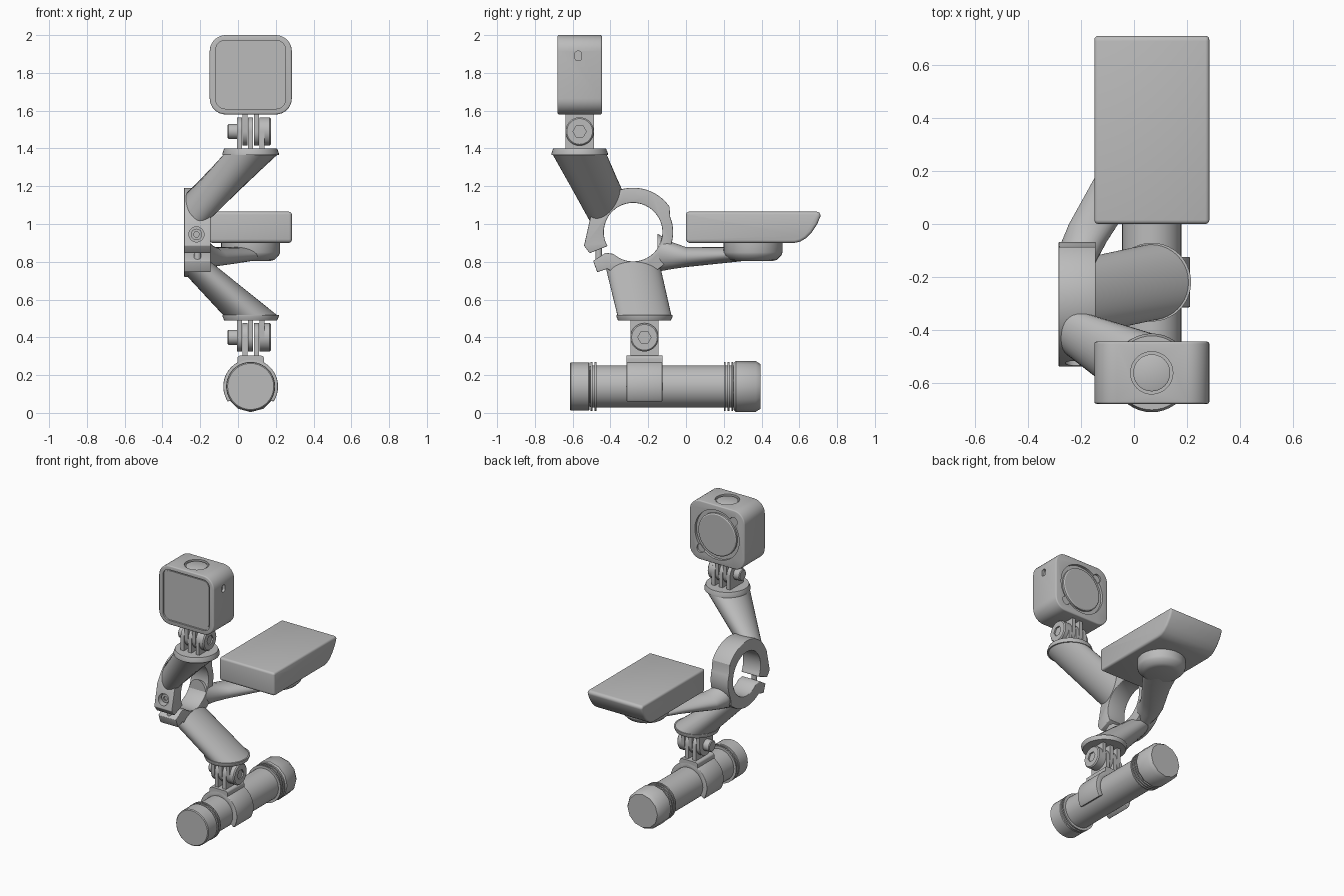
import bpy, bmesh
from math import sin, cos, pi, radians
from mathutils import Vector

if "Cube" in bpy.data.objects:
    bpy.data.objects.remove(bpy.data.objects["Cube"])

GREY = (0.5, 0.5, 0.5, 1)
mat = bpy.data.materials.new("plain grey")
mat.use_nodes = True
mat.diffuse_color = GREY
mat.node_tree.nodes["Principled BSDF"].inputs["Base Color"].default_value = GREY

CX = 0.067                       # shared centre line of the carried devices
PLACE = {'x': lambda p, t: (t, p[0], p[1]),
         'y': lambda p, t: (p[0], t, p[1]),
         'z': lambda p, t: (p[0], p[1], t)}


def arc(c, r, a, b, n):
    steps = [radians(a + (b - a) * i / n) for i in range(n + 1)]
    return [(c[0] + r * cos(t), c[1] + r * sin(t)) for t in steps]


def circle(c, r, n=40):
    return arc(c, r, 0, 360, n)[:-1]


def rounded(x0, x1, y0, y1, r, n=8):
    corners = [(x1 - r, y1 - r), (x0 + r, y1 - r), (x0 + r, y0 + r), (x1 - r, y0 + r)]
    return [p for i, c in enumerate(corners) for p in arc(c, r, 90 * i, 90 * i + 90, n)]


def loft(name, rings, bevel=0.0):
    """Skin a list of closed point rings and cap both ends."""
    bm = bmesh.new()
    loops = [[bm.verts.new(p) for p in ring] for ring in rings]
    n = len(loops[0])
    for a, b in zip(loops, loops[1:]):
        for i in range(n):
            j = (i + 1) % n
            bm.faces.new((a[i], a[j], b[j], b[i]))
    bm.faces.new(loops[0])
    bm.faces.new(loops[-1])
    bmesh.ops.recalc_face_normals(bm, faces=bm.faces)
    mesh = bpy.data.meshes.new(name)
    bm.to_mesh(mesh)
    bm.free()
    mesh.materials.append(mat)
    ob = bpy.data.objects.new(name, mesh)
    bpy.context.collection.objects.link(ob)
    if bevel:
        m = ob.modifiers.new("edge", 'BEVEL')
        m.width, m.segments, m.limit_method = bevel, 3, 'ANGLE'
        m.angle_limit = radians(40)
        apply(ob, m)
    return ob


def apply(ob, mod):
    bpy.context.view_layer.objects.active = ob
    bpy.ops.object.modifier_apply(modifier=mod.name)


def prism(name, pts, axis, a, b, bevel=0.0):
    return loft(name, [[PLACE[axis](p, t) for p in pts] for t in (a, b)], bevel)


def turned(name, axis, c, profile, n=40):
    """Stack of circles: profile holds (position, radius)."""
    return loft(name, [[PLACE[axis](p, t) for p in circle(c, r, n)] for t, r in profile])


def oval(c, u, v, n=40):
    c, u, v = Vector(c), Vector(u), Vector(v)
    return [c + u * cos(2 * pi * i / n) + v * sin(2 * pi * i / n) for i in range(n)]


def cut(ob, cutter):
    cutter.hide_render = True
    m = ob.modifiers.new("cut", 'BOOLEAN')
    m.operation, m.object, m.solver = 'DIFFERENCE', cutter, 'EXACT'
    apply(ob, m)
    bpy.data.objects.remove(cutter)


# Action camera: rounded body, recessed screen, lens, button and side slot
CY = -0.563
camera = prism("camera_body", rounded(-0.15, 0.285, 1.58, 2, 0.085), 'y', -0.68, -0.445, 0.008)
cut(camera, prism("screen_cut", rounded(-0.118, 0.252, 1.61, 1.972, 0.05), 'y', -0.72, -0.668))
cut(camera, turned("lens_cut", 'y', (CX, 1.79), [(-0.463, 0.175), (-0.4, 0.175)]))
cut(camera, turned("button_cut", 'z', (CX, CY), [(1.985, 0.08), (2.1, 0.08)]))
cut(camera, prism("slot_cut", rounded(-0.588, -0.552, 1.865, 1.915, 0.015), 'x', 0.265, 0.4))
for s in (-1, 1):                # small slots at two opposite back corners
    cut(camera, turned("corner_cut", 'y', (CX + s * 0.13, 1.79 - s * 0.13),
                       [(-0.458, 0.03), (-0.4, 0.03)], 16))
prism("camera_screen", rounded(-0.108, 0.242, 1.62, 1.962, 0.045), 'y', -0.673, -0.66)
turned("camera_lens", 'y', (CX, 1.79), [(-0.47, 0.15), (-0.45, 0.15), (-0.445, 0.142)])
turned("camera_button", 'z', (CX, CY), [(1.98, 0.07), (1.992, 0.07), (1.995, 0.064)])


# Folding finger joints with thumb screw
def joint(name, y, z, three_z, two_z):
    def finger(label, x, root):
        d = 1 if root > z else -1
        pts = arc((y, z), 0.075, 0, -180 * d, 16) + [(y - 0.075, root), (y + 0.075, root)]
        prism(f"{name}_{label}", pts, 'x', x - 0.0135, x + 0.0135)
    for k in (-1, 0, 1):
        finger("outer_finger", CX + 0.06 * k, three_z)
    for k in (-1, 1):
        finger("inner_finger", CX + 0.03 * k, two_z)
    turned(f"{name}_nut", 'x', (y, z), [(-0.055, 0.034), (-0.05, 0.04), (0.0, 0.04)], 24)
    knob = turned(f"{name}_knob", 'x', (y, z), [(0.14, 0.075), (0.168, 0.075), (0.175, 0.068)])
    cut(knob, turned("socket_cut", 'x', (y, z), [(0.165, 0.035), (0.2, 0.035)], 6))


joint("upper_joint", CY, 1.49, 1.39, 1.59)
joint("lower_joint", -0.22, 0.4, 0.5, 0.28)

# Bar clamp ring with split ears
RC = (-0.28, 0.957)
ears_top = [(-0.415, 0.883), (-0.51, 0.845), (-0.54, 0.885), (-0.505, 1.04)]
ears_low = [(-0.47, 0.745), (-0.492, 0.805), (-0.425, 0.848)]
outline = (ears_top + arc(RC, 0.235, 150, 35, 24) + arc(RC, 0.212, 22, -30, 10)
           + arc(RC, 0.237, -42, -125, 18) + ears_low + arc(RC, 0.155, 222, 568, 56)[1:-1])
clamp = prism("bar_clamp", outline, 'x', -0.285, -0.145, 0.004)
cut(clamp, turned("screw_pocket_cut", 'y', (-0.22, 0.945), [(-0.6, 0.04), (-0.485, 0.04)], 24))
screw = turned("clamp_screw_head", 'y', (-0.22, 0.945), [(-0.505, 0.03), (-0.48, 0.03)], 24)
cut(screw, turned("hex_cut", 'y', (-0.22, 0.945), [(-0.55, 0.016), (-0.495, 0.016)], 6))
turned("clamp_bolt", 'z', (-0.215, -0.462), [(0.78, 0.018), (0.9, 0.018)], 16)

# Flared arms from the clamp to the round mounting plates
R = 0.143
loft("upper_arm", [oval((-0.215, -0.42, 1.09), (0.07, 0, -0.04), (0, 0.09, 0.07)),
                   oval((CX, CY, 1.368), (R, 0, 0), (0, R, 0))])
loft("lower_arm", [oval((-0.215, -0.28, 0.77), (0.07, 0, 0.03), (0, 0.145, 0)),
                   oval((CX, -0.22, 0.515), (R, 0, 0), (0, R, 0))])
turned("upper_plate", 'z', (CX, CY), [(1.365, 0.149), (1.375, 0.149), (1.4, 0.14)])
turned("lower_plate", 'z', (CX, -0.22), [(0.49, 0.14), (0.51, 0.149), (0.518, 0.149)])
loft("rear_arm", [oval((-0.215, -0.15, 0.848), (0.068, 0, 0), (0, 0, 0.1)),
                  oval((-0.19, -0.07, 0.832), (0.085, 0, 0), (0, 0, 0.07)),
                  oval((-0.153, 0.0, 0.825), (0.093, 0, 0), (0, 0, 0.053)),
                  oval((-0.02, 0.2, 0.835), (0.115, 0, 0), (0, 0, 0.042)),
                  oval((CX, 0.36, 0.845), (0.135, 0, 0), (0, 0, 0.035))])
turned("computer_mount", 'z', (CX, 0.355),
       [(0.803, 0.1), (0.81, 0.125), (0.835, 0.15), (0.85, 0.156), (0.905, 0.156)])

# Bike computer with swept rear edge
side = (arc((0.02, 0.92), 0.02, 270, 180, 4) + arc((0.015, 1.05), 0.015, 180, 90, 4)
        + arc((0.692, 1.045), 0.02, 90, -20, 5)
        + [(0.695, 1.0), (0.665, 0.955), (0.635, 0.925), (0.605, 0.907), (0.575, 0.9)])
prism("bike_computer", side, 'x', -0.15, 0.285, 0.022)

# Torch: tail cap, ribbed barrel and tapered head
LC = (CX, 0.14)
barrel = [(-0.51, 0.105)]
for start in (-0.505, -0.485, 0.2, 0.22, 0.24):
    barrel += [(start, 0.112), (start, 0.13), (start + 0.01, 0.13), (start + 0.01, 0.112)]
turned("torch_barrel", 'y', LC, barrel + [(0.27, 0.105)])
turned("torch_tail_cap", 'y', LC, [(-0.615, 0.122), (-0.61, 0.128), (-0.515, 0.128), (-0.51, 0.124)])
turned("torch_head", 'y', LC, [(0.252, 0.125), (0.265, 0.136), (0.37, 0.134), (0.395, 0.118)], 12)

# Open cradle gripping the torch
cradle = arc(LC, 0.145, -34, 214, 40) + arc(LC, 0.108, 214, -34, 40)
prism("torch_cradle", cradle, 'y', -0.315, -0.125, 0.004)
prism("cradle_block", rounded(CX - 0.07, CX + 0.07, 0.24, 0.303, 0.015), 'y', -0.315, -0.125)

# Smooth shading with crisp edges
for ob in bpy.context.scene.objects:
    ob.select_set(ob.type == 'MESH')
bpy.ops.object.shade_smooth_by_angle(angle=radians(32))
